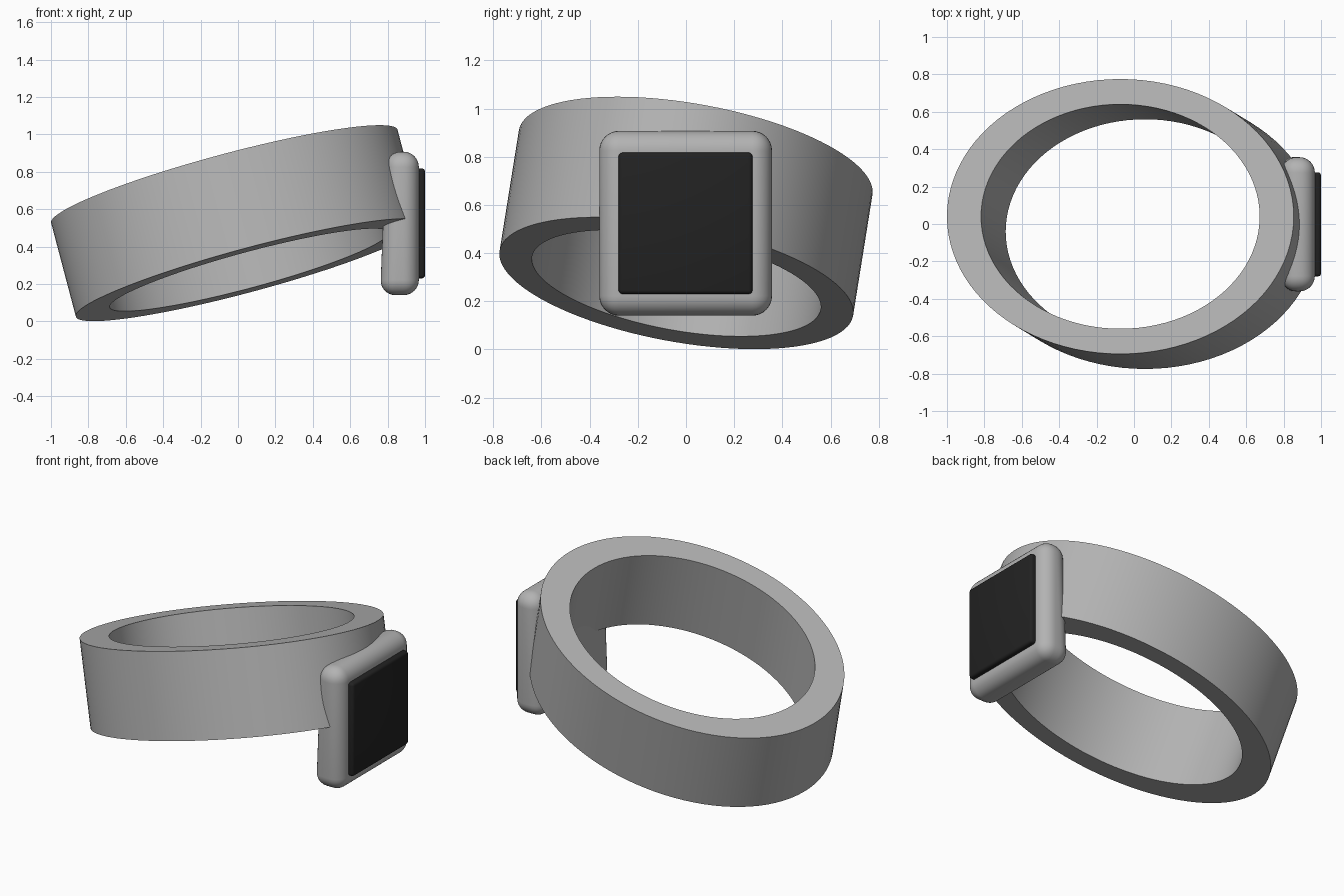
import bpy, bmesh, math

if "Cube" in bpy.data.objects:
    bpy.data.objects.remove(bpy.data.objects["Cube"])


def material(name, value):
    m = bpy.data.materials.new(name)
    m.diffuse_color = (value, value, value, 1)
    m.use_nodes = True
    m.node_tree.nodes["Principled BSDF"].inputs["Base Color"].default_value = m.diffuse_color
    return m


grey = material("light grey", 0.45)
black = material("screen black", 0.016)


def add_object(name, bm, mat):
    bmesh.ops.recalc_face_normals(bm, faces=bm.faces)
    mesh = bpy.data.meshes.new(name)
    bm.to_mesh(mesh)
    bm.free()
    mesh.materials.append(mat)
    ob = bpy.data.objects.new(name, mesh)
    bpy.context.collection.objects.link(ob)
    bpy.ops.object.select_all(action='DESELECT')
    ob.select_set(True)
    bpy.context.view_layer.objects.active = ob
    return ob


# Tilted oval strap: four elliptical loops joined into a closed band
TOP, BOTTOM = (-0.073, 0.04, 0.775), (0.059, -0.04, 0.275)
OUTER, INNER = (0.927, 0.735), (0.745, 0.60)
SEGMENTS = 96
bm = bmesh.new()
loops = []
for centre, radii in ((TOP, OUTER), (BOTTOM, OUTER), (BOTTOM, INNER), (TOP, INNER)):
    loop = []
    for i in range(SEGMENTS):
        a = math.tau * i / SEGMENTS
        dx, dy = radii[0] * math.cos(a), radii[1] * math.sin(a)
        loop.append(bm.verts.new((centre[0] + dx, centre[1] + dy,
                                  centre[2] + 0.265 * dx - 0.165 * dy)))
    loops.append(loop)
for k in range(4):
    a, b = loops[k], loops[(k + 1) % 4]
    for i in range(SEGMENTS):
        j = (i + 1) % SEGMENTS
        bm.faces.new((a[i], a[j], b[j], b[i]))
add_object("strap", bm, grey)
bpy.ops.object.shade_smooth_by_angle(angle=math.radians(40))


# Rounded box between two corners, with the back leaning forward at the top
def rounded_box(name, low, high, radius, segments, mat, lean=0.0):
    bm = bmesh.new()
    bmesh.ops.create_cube(bm, size=1)
    for v in bm.verts:
        back_top = v.co.x < 0 and v.co.z > 0
        v.co = [low[i] + (v.co[i] + 0.5) * (high[i] - low[i]) for i in range(3)]
        if back_top:
            v.co.x += lean
    bmesh.ops.bevel(bm, geom=bm.edges[:], offset=radius, segments=segments,
                    profile=0.5, affect='EDGES', clamp_overlap=True)
    add_object(name, bm, mat)
    bpy.ops.object.shade_smooth_by_angle(angle=math.radians(40))


rounded_box("watch_case", (0.76, -0.36, 0.14), (0.967, 0.357, 0.907), 0.082, 8, grey, 0.03)
rounded_box("watch_screen", (0.93, -0.28, 0.23), (1.0, 0.276, 0.817), 0.016, 3, black)
